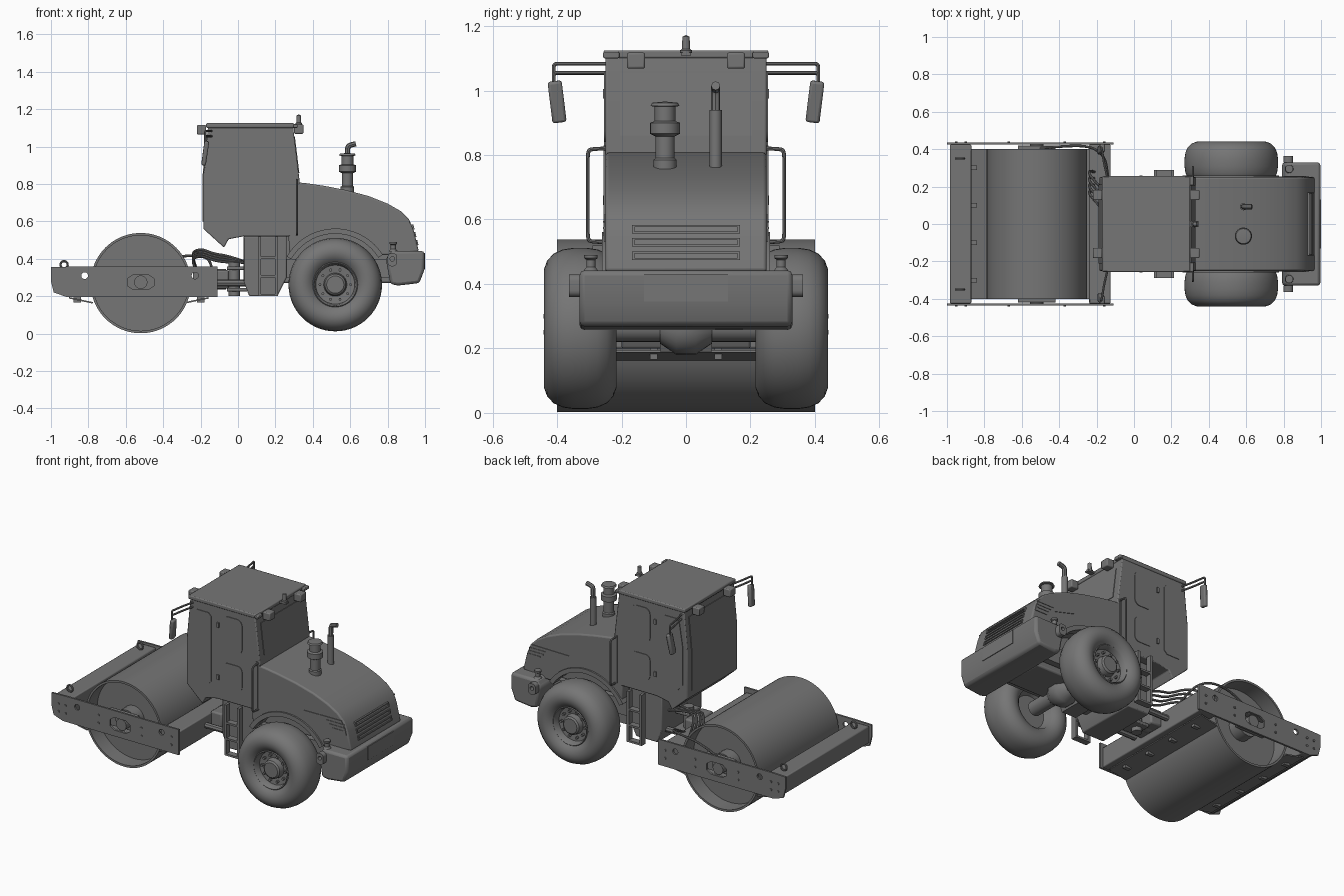
import bpy
import bmesh
from math import pi, sin, cos, radians
from mathutils import Matrix, Vector

old_cube = bpy.data.objects.get("Cube")
if old_cube:
    bpy.data.objects.remove(old_cube, do_unlink=True)

# One grey paint for the whole machine
grey = bpy.data.materials.new("machine grey")
grey.use_nodes = True
paint = (.18, .18, .18, 1)
grey.diffuse_color = paint
grey.node_tree.nodes["Principled BSDF"].inputs["Base Color"].default_value = paint

SIDES = {"right": -1, "left": 1}
ALONG_Y = Matrix.Rotation(-pi / 2, 4, 'X')
UPRIGHT = Matrix.Rotation(pi / 2, 4, 'X')
parts = []


def finish(name, mesh, bevel=0, segments=2):
    mesh.materials.clear()
    mesh.materials.append(grey)
    part = bpy.data.objects.new(name, mesh)
    bpy.context.collection.objects.link(part)
    if bevel:
        modifier = part.modifiers.new("rounded edges", 'BEVEL')
        modifier.width = bevel
        modifier.segments = segments
        modifier.limit_method = 'ANGLE'
        modifier.angle_limit = radians(40)
    parts.append(part)
    return part


def from_bmesh(name, bm, bevel=0, segments=2):
    bmesh.ops.recalc_face_normals(bm, faces=bm.faces)
    mesh = bpy.data.meshes.new(name)
    bm.to_mesh(mesh)
    bm.free()
    return finish(name, mesh, bevel, segments)


def box(name, low, high, bevel=0, turn=None):
    low, high = Vector(low), Vector(high)
    bm = bmesh.new()
    matrix = Matrix.Translation((low + high) / 2) @ (turn or Matrix())
    bmesh.ops.create_cube(bm, size=1, matrix=matrix @ Matrix.Diagonal((*(high - low), 1)))
    return from_bmesh(name, bm, bevel)


def prism(name, profile, y0, y1, bevel=0, segments=2):
    """Side profile (x, z) pulled across the machine from y0 to y1."""
    bm = bmesh.new()
    face = bm.faces.new([bm.verts.new((x, y0, z)) for x, z in profile])
    made = bmesh.ops.extrude_face_region(bm, geom=[face])["geom"]
    verts = [v for v in made if isinstance(v, bmesh.types.BMVert)]
    bmesh.ops.translate(bm, verts=verts, vec=(0, y1 - y0, 0))
    return from_bmesh(name, bm, bevel, segments)


def lathe(name, profile, place, turn=None, steps=48):
    """Profile (radius, height) turned around an axis."""
    bm = bmesh.new()
    rings = [[bm.verts.new((r * cos(2 * pi * i / steps), r * sin(2 * pi * i / steps), h))
              for i in range(steps)] for r, h in profile]
    for a, b in zip(rings, rings[1:]):
        for i in range(steps):
            j = (i + 1) % steps
            bm.faces.new((a[i], a[j], b[j], b[i]))
    bmesh.ops.remove_doubles(bm, verts=bm.verts, dist=1e-5)
    bmesh.ops.transform(bm, verts=bm.verts, matrix=Matrix.Translation(place) @ (turn or Matrix()))
    return from_bmesh(name, bm)


def rod(name, radius, length, place, turn=None, steps=20):
    h = length / 2
    return lathe(name, [(0, -h), (radius, -h), (radius, h), (0, h)], place, turn, steps)


def curve_part(name, curve, matrix=Matrix()):
    helper = bpy.data.objects.new(name + " curve", curve)
    bpy.context.collection.objects.link(helper)
    graph = bpy.context.evaluated_depsgraph_get()
    mesh = bpy.data.meshes.new_from_object(helper.evaluated_get(graph))
    bpy.data.objects.remove(helper, do_unlink=True)
    mesh.transform(matrix)
    return finish(name, mesh)


def tube(name, path, radius):
    curve = bpy.data.curves.new(name, 'CURVE')
    curve.dimensions = '3D'
    curve.bevel_depth = radius
    curve.bevel_resolution = 2
    curve.use_fill_caps = True
    spline = curve.splines.new('NURBS')
    spline.points.add(len(path) - 1)
    for point, place in zip(spline.points, path):
        point.co = (*place, 1)
    spline.order_u = 3
    spline.use_endpoint_u = True
    spline.resolution_u = 6
    return curve_part(name, curve)


def plate(name, outline, holes, y, thickness):
    """Flat upright plate with holes through it."""
    curve = bpy.data.curves.new(name, 'CURVE')
    curve.dimensions = '2D'
    curve.fill_mode = 'BOTH'
    curve.extrude = thickness / 2
    for loop in [outline, *holes]:
        spline = curve.splines.new('POLY')
        spline.points.add(len(loop) - 1)
        for point, (x, z) in zip(spline.points, loop):
            point.co = (x, z, 0, 1)
        spline.use_cyclic_u = True
    return curve_part(name, curve, Matrix.Translation((0, y, 0)) @ UPRIGHT)


def arc(x, z, r, start=0, end=360, n=24):
    angles = [radians(start + (end - start) * i / n) for i in range(n + 1)]
    return [(x + r * cos(a), z + r * sin(a)) for a in angles]


def rounded(x0, x1, z0, z1, r):
    corners = [(x1 - r, z1 - r, 0), (x0 + r, z1 - r, 90), (x0 + r, z0 + r, 180), (x1 - r, z0 + r, 270)]
    return [p for x, z, a in corners for p in arc(x, z, r, a, a + 90, 5)]


# Drum, hollow at both ends
half = [(0, .3), (.255, .3), (.255, .4), (.268, .4)]
lathe("drum", half + [(r, -h) for r, h in reversed(half)], (-.52, 0, .27), ALONG_Y, 80)

# Drum frame: side plates, beams, scrapers and hubs
outline = [(-1, .355), (-1, .28), (-.985, .22), (-.92, .197), (-.11, .197), (-.11, .358), (-.9, .358)]
window = [(-.59, .255), (-.56, .235), (-.48, .235), (-.45, .255), (-.45, .295), (-.48, .315), (-.56, .315), (-.59, .295)]
for side, s in SIDES.items():
    holes = [arc(x, .31, .018, n=20)[:-1] for x in (-.82, -.23)]
    plate(side + " frame plate", outline, holes + [window], s * .43, .012)
    rod(side + " drum hub", .075, .08, (-.52, s * .335, .275), ALONG_Y)
    rod(side + " hub cap", .036, .13, (-.52, s * .36, .275), ALONG_Y)
    box(side + " hub bracket", (-.62, s * .40 - .02, .215), (-.42, s * .40 + .02, .235), .004)
    box(side + " hub bracket top", (-.62, s * .40 - .02, .315), (-.42, s * .40 + .02, .345), .004)
    for x in (-.95, -.9, -.67, -.37, -.16):
        for z in (.25, .3):
            rod(side + " frame bolt", .007, .01, (x, s * .437, z), ALONG_Y, 8)
    eye = [(-.93 + .02 * cos(a * pi / 6), s * .35, .368 + .02 * sin(a * pi / 6)) for a in range(13)]
    tube(side + " lifting eye", eye, .006)
prism("front beam", [(-.985, .345), (-.985, .24), (-.93, .2), (-.87, .2), (-.87, .345)], -.425, .425, .006)
box("rear beam", (-.24, -.425, .2), (-.125, .425, .33), .006)
for x, lean in ((-.84, 1), (-.22, -1)):
    turn = Matrix.Rotation(lean * radians(12), 4, 'Y')
    box("scraper", (x - .065, -.4, .174), (x + .065, .4, .182), 0, turn)
    for y in (-.3, -.1, .1, .3):
        box("scraper clamp", (x - .02 - lean * .02, y - .012, .165), (x + .02 - lean * .02, y + .012, .2))

# Articulation joint and hoses
box("joint yoke", (-.13, -.09, .24), (-.05, .09, .34), .01)
rod("joint pin", .03, .18, (-.02, 0, .29))
for z in (.225, .34):
    box("joint ear", (-.06, -.06, z), (.05, .06, z + .02), .004)
rod("joint bearing", .055, .05, (-.09, 0, .29), Matrix.Rotation(pi / 2, 4, 'Y'))
for i in range(4):
    y, z = .05 + .035 * i, .39 + .012 * i
    tube("hose", [(-.2, y + .12, .3), (-.26, y + .14, z), (-.2, y + .06, z + .03), (-.13, y, z), (-.05, y, z - .01), (.05, y - .03, .38)], .007)
tube("side hose", [(-.5, .405, .34), (-.4, .415, .4), (-.25, .42, .42), (-.17, .38, .41), (-.14, .3, .37), (-.14, .2, .32)], .007)
for side, s in SIDES.items():
    tube(side + " steering ram", [(-.14, s * .14, .27), (-.04, s * .14, .27), (.06, s * .14, .27)], .018)

# Chassis under the cab and bonnet
prism("centre chassis", [(.03, .52), (.03, .28), (.06, .2), (.21, .2), (.26, .3), (.26, .52)], -.2, .2, .006)
box("engine block", (.24, -.13, .27), (.82, .13, .56), .01)
prism("sump", [(.3, .28), (.36, .19), (.46, .19), (.5, .28)], -.08, .08)
rod("rear axle", .045, .5, (.52, 0, .265), ALONG_Y)
lathe("differential", [(0, -.09), (.05, -.08), (.085, -.03), (.085, .03), (.05, .08), (0, .09)], (.52, 0, .265), ALONG_Y, 24)
for side, s in SIDES.items():
    box(side + " chassis rail", (.2, s * .16 - .02, .3), (.84, s * .16 + .02, .4))

# Rear wheels with hubs and nuts
tread = [(.12, .085), (.135, .1), (.16, .111), (.185, .112), (.21, .103), (.232, .083), (.245, .054), (.25, .02)]
rim = [(.122, .084), (.116, .09), (.11, .084), (.104, .05), (.062, .045), (.056, .078), (.046, .086), (0, .086)]
for side, s in SIDES.items():
    centre = Vector((.52, s * .328, .262))
    lathe(side + " tyre", tread + [(r, -h) for r, h in reversed(tread)], centre, ALONG_Y, 56)
    lathe(side + " rim", [(r, s * h) for r, h in rim], centre, ALONG_Y)
    lathe(side + " inner rim", [(.122, -s * .084), (.1, -s * .04), (0, -s * .04)], centre, ALONG_Y)
    for i in range(10):
        a = i * pi / 5
        rod(side + " wheel nut", .008, .02, centre + Vector((.082 * cos(a), s * .055, .082 * sin(a))), ALONG_Y, 6)

# Bonnet with wheel arches
crown = [(.29, .81), (.36, .805), (.46, .79), (.58, .767), (.7, .735), (.8, .695), (.87, .655), (.915, .61), (.94, .55), (.967, .44)]
arch = arc(.52, .262, .275, 35, 152, 18)
prism("bonnet", crown + [(.82, .42)] + arch + [(.27, .52)], -.25, .25, .018, 3)
for side, s in SIDES.items():
    lip = arc(.52, .262, .272, 32, 150, 18) + arc(.52, .262, .3, 150, 32, 18)
    prism(side + " arch lip", lip, s * .2, s * .26)
    vent = [(.64, .612), (.9, .615), (.925, .57), (.935, .53), (.85, .53), (.8, .57)]
    prism(side + " bonnet vent", vent, s * .246, s * .254)
    for i in range(3):
        z = .55 + .02 * i
        box(side + " vent slat", (.84 - .02 * i, s * .254 - .003, z), (.92, s * .254 + .003, z + .006))
    box(side + " cab seal", (.305, s * .25 - .006, .53), (.315, s * .25 + .006, .83))

# Rear grille bars lying on the sloped tail
for i in range(3):
    z = .475 + .041 * i
    x = .967 - (z - .44) * .245
    for y0, y1, a, b in ((-.168, .168, 0, .006), (-.168, .168, .02, .026), (-.168, -.16, 0, .026), (.16, .168, 0, .026)):
        profile = [(x - .245 * h + d, z + h) for h, d in ((a, -.004), (a, .006), (b, .006), (b, -.004))]
        prism("grille frame", profile, y0, y1)

# Counterweight, towing hooks and bollards
weight = [(.79, .4), (.82, .442), (.996, .442), (.996, .34), (.97, .27), (.855, .257), (.815, .265)]
prism("counterweight", weight, -.33, .33, .015)
box("rear panel", (.99, -.13, .345), (1, .13, .43))
for side, s in SIDES.items():
    plate(side + " tow hook", rounded(.8, .85, .36, .43, .02), [arc(.825, .4, .012, n=12)[:-1]], s * .345, .035)
    lathe(side + " bollard", [(0, 0), (.024, 0), (.014, .012), (.014, .035), (.021, .04), (.021, .05), (0, .05)], (.83, s * .295, .44), steps=20)

# Cab shell, roof and glass panels
cab = [(-.185, .56), (-.185, .85), (-.16, 1.11), (.294, 1.11), (.33, .81), (.31, .52), (.03, .52), (-.05, .505), (-.075, .46)]
prism("cab", cab, -.25, .25, .006)
box("roof", (-.17, -.256, 1.1), (.3, .256, 1.125), .006)
prism("windscreen", [(-.189, .6), (-.189, .85), (-.169, 1.06), (-.16, 1.06), (-.18, .85), (-.18, .6)], -.21, .21)
prism("rear window", [(.328, .86), (.304, 1.055), (.296, 1.055), (.32, .86)], -.205, .205)
for side, s in SIDES.items():
    door = [(-.155, .64), (-.155, .87), (-.13, 1.03), (-.11, 1.05), (-.03, 1.05), (-.01, 1.03), (-.01, .62), (-.03, .6), (-.12, .6)]
    prism(side + " door glass", door, s * .247, s * .254)
    prism(side + " upper side window", rounded(.075, .205, .84, 1.06, .035), s * .247, s * .254)
    prism(side + " lower side window", rounded(.075, .205, .605, .765, .03), s * .247, s * .254)
    for z in (.66, .99):
        box(side + " door hinge", (.03, s * .253 - .005, z - .015), (.045, s * .253 + .005, z + .015))

    # Lamps, mirrors, handrails and ladders
    box(side + " rear lamp", (.3, s * .155 - .028, 1.068), (.35, s * .155 + .028, 1.118), .006)
    box(side + " front lamp", (-.22, s * .155 - .028, 1.065), (-.17, s * .155 + .028, 1.115), .006)
    box(side + " rear marker", (.295, s * .232 - .025, 1.1), (.318, s * .232 + .025, 1.12), .004)
    for z in (1.055, 1.083):
        tube(side + " mirror arm", [(-.14, s * .24, z), (-.16, s * .32, z), (-.17, s * .39, z), (-.175, s * .41, z), (-.175, s * .41, z - .02), (-.175, s * .41, 1.02)], .006)
    tilt = Matrix.Rotation(s * radians(-7), 4, 'X') @ Matrix.Rotation(radians(8), 4, 'Y')
    box(side + " mirror", (-.188, s * .4 - .022, .9), (-.163, s * .4 + .022, 1.03), .008, tilt)
    rail = [(.24, .53), (.295, .53), (.305, .54), (.305, .6), (.305, .75), (.305, .81), (.295, .82), (.24, .82)]
    tube(side + " handrail", [(.315, s * y, z) for y, z in rail], .006)
    for x in (.115, .205):
        box(side + " ladder upright", (x - .008, s * .272 - .018, .2), (x + .008, s * .272 + .018, .52))
    for z in (.2, .3, .4):
        box(side + " ladder step", (.115, s * .27 - .02, z), (.205, s * .27 + .02, z + .012))

# Air cleaner, exhaust and beacon
cleaner = [(0, .75), (.036, .75), (.036, .785), (.03, .79), (.03, .858), (.046, .866), (.046, .9), (.032, .905), (.032, .95), (.045, .952), (.04, .962), (0, .966)]
lathe("air cleaner", cleaner, (.585, -.065, 0), steps=32)
rod("exhaust sleeve", .019, .18, (.585, .092, .85))
tube("exhaust pipe", [(.585, .092, .8), (.585, .092, .9), (.585, .092, .97), (.587, .092, 1), (.6, .092, 1.008), (.63, .092, 1.015)], .014)
lathe("beacon", [(0, 0), (.018, 0), (.018, .008), (.013, .012), (.011, .05), (0, .055)], (.325, 0, 1.117), steps=16)
box("beacon bracket", (.28, -.015, 1.108), (.345, .015, 1.118))

# Smooth round surfaces, keep edges crisp
bpy.ops.object.select_all(action='DESELECT')
for part in parts:
    part.select_set(True)
bpy.context.view_layer.objects.active = parts[0]
bpy.ops.object.shade_smooth_by_angle(angle=radians(35))
